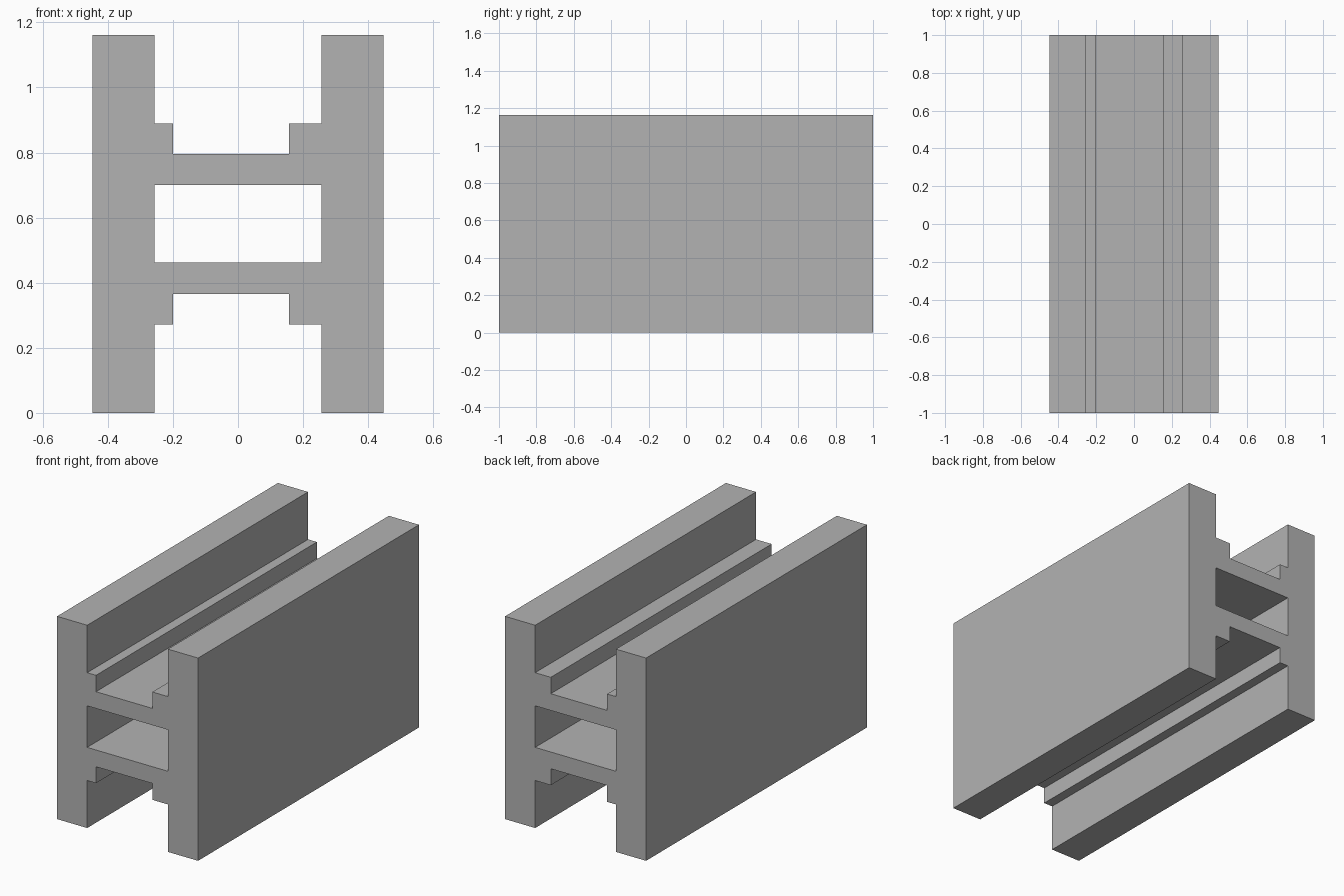
import bpy
import bmesh
from math import radians

if "Cube" in bpy.data.objects:
    bpy.data.objects.remove(bpy.data.objects["Cube"], do_unlink=True)

# Plain grey material
grey = bpy.data.materials.new("light grey")
grey.use_nodes = True
colour = (0.45, 0.45, 0.45, 1.0)
grey.diffuse_color = colour
grey.node_tree.nodes["Principled BSDF"].inputs["Base Color"].default_value = colour

# Section dimensions
HEIGHT, HALF_LENGTH = 1.162, 1.0
OUTER, INNER = 0.447, 0.256          # wall faces
LEDGE_R, LEDGE_L = -0.20, 0.157      # inner edges of the unequal ledges
LEDGE_TOP, WEB_TOP, WEB_UNDER = 0.89, 0.796, 0.70


def mirror_z(points):
    """Reflect section points about mid height, reversing their order."""
    return [(x, HEIGHT - z) for x, z in reversed(points)]


# Upper half of the outer outline, then its reflection for the lower half
upper = [
    (OUTER, HEIGHT), (INNER, HEIGHT), (INNER, LEDGE_TOP),
    (LEDGE_L, LEDGE_TOP), (LEDGE_L, WEB_TOP),
    (LEDGE_R, WEB_TOP), (LEDGE_R, LEDGE_TOP),
    (-INNER, LEDGE_TOP), (-INNER, HEIGHT), (-OUTER, HEIGHT),
]
outline = upper + mirror_z(upper)

# Central channel between the two webs
web_edge = [(INNER, WEB_UNDER), (-INNER, WEB_UNDER)]
channel = web_edge + mirror_z(web_edge)

# Filled section extruded along the length
curve = bpy.data.curves.new("channel_beam", "CURVE")
curve.dimensions = "2D"
curve.fill_mode = "BOTH"
curve.extrude = HALF_LENGTH
for loop in (outline, channel):
    spline = curve.splines.new("POLY")
    spline.points.add(len(loop) - 1)
    for point, (x, z) in zip(spline.points, loop):
        point.co = (x, z, 0, 1)
    spline.use_cyclic_u = True

beam = bpy.data.objects.new("channel_beam", curve)
bpy.context.collection.objects.link(beam)
beam.rotation_euler.x = radians(90)
bpy.ops.object.select_all(action="DESELECT")
beam.select_set(True)
bpy.context.view_layer.objects.active = beam
bpy.ops.object.convert(target="MESH")
beam = bpy.context.object
bpy.ops.object.transform_apply(location=False, rotation=True, scale=False)

# Weld the caps to the sides and merge flat triangles
bm = bmesh.new()
bm.from_mesh(beam.data)
bmesh.ops.remove_doubles(bm, verts=bm.verts, dist=0.0001)
bmesh.ops.recalc_face_normals(bm, faces=bm.faces)
for face in bm.faces:
    face.smooth = False
    face.material_index = 0
bm.to_mesh(beam.data)
bm.free()
beam.data.materials.clear()
beam.data.materials.append(grey)
